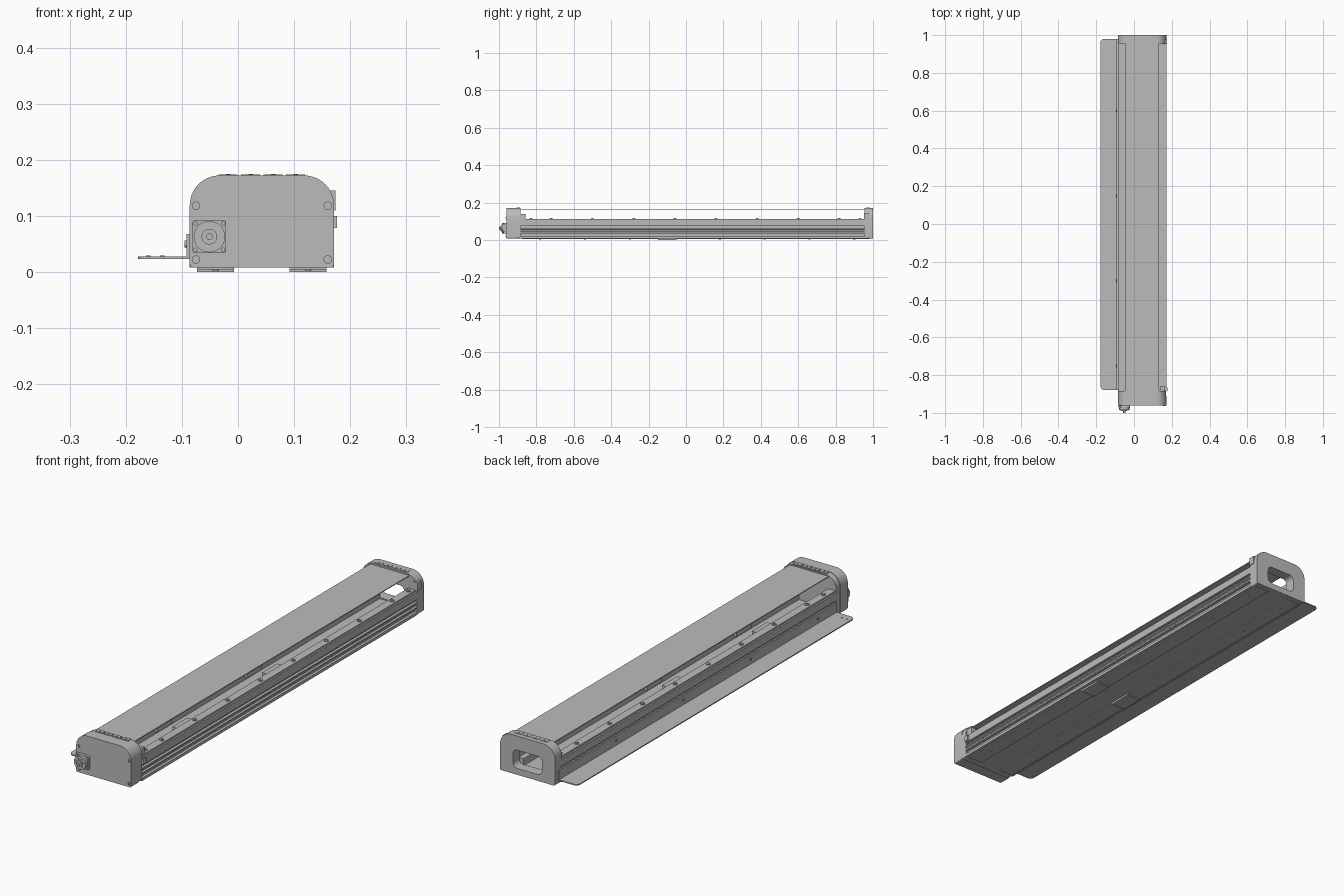
import bpy, bmesh, math
from mathutils import Matrix, Vector

old = bpy.data.objects.get("Cube")
if old:
    bpy.data.objects.remove(old, do_unlink=True)

grey = bpy.data.materials.new("light_grey_metal")
grey.use_nodes = True
COL = (0.5, 0.5, 0.5, 1)
grey.diffuse_color = COL
grey.node_tree.nodes["Principled BSDF"].inputs["Base Color"].default_value = COL

CX = 0.0425       # centre line of the rail body
HW = 0.1285       # half width of the rail body
Y0, Y1 = -0.888, 0.958


def finish(name, bm, smooth=False):
    bmesh.ops.recalc_face_normals(bm, faces=bm.faces)
    me = bpy.data.meshes.new(name)
    bm.to_mesh(me)
    bm.free()
    ob = bpy.data.objects.new(name, me)
    bpy.context.collection.objects.link(ob)
    me.materials.append(grey)
    if smooth:
        bpy.ops.object.select_all(action='DESELECT')
        ob.select_set(True)
        bpy.context.view_layer.objects.active = ob
        bpy.ops.object.shade_smooth_by_angle(angle=math.radians(35))
    return ob


def add_box(bm, x0, x1, y0, y1, z0, z1):
    m = Matrix.Translation(((x0 + x1) / 2, (y0 + y1) / 2, (z0 + z1) / 2))
    m = m @ Matrix.Diagonal((x1 - x0, y1 - y0, z1 - z0, 1))
    bmesh.ops.create_cube(bm, size=1, matrix=m)


def boxes(name, items):
    bm = bmesh.new()
    for it in items:
        add_box(bm, *it)
    return finish(name, bm)


def add_cyl(bm, p, r, depth, axis='Z', n=16):
    rot = {'Z': Matrix(), 'Y': Matrix.Rotation(math.pi / 2, 4, 'X'),
           'X': Matrix.Rotation(math.pi / 2, 4, 'Y')}[axis]
    bmesh.ops.create_cone(bm, cap_ends=True, segments=n, radius1=r, radius2=r,
                          depth=depth, matrix=Matrix.Translation(p) @ rot)


def cyls(name, items):
    bm = bmesh.new()
    for it in items:
        add_cyl(bm, *it)
    return finish(name, bm, True)


def prism(name, pts, a, b, axis='Y', smooth=False):
    """Extrude a closed outline: (x, z) along Y, or (x, y) along Z."""
    bm = bmesh.new()
    vs = [bm.verts.new((p[0], a, p[1]) if axis == 'Y' else (p[0], p[1], a)) for p in pts]
    f = bm.faces.new(vs)
    ext = bmesh.ops.extrude_face_region(bm, geom=[f])
    move = Vector((0, b - a, 0)) if axis == 'Y' else Vector((0, 0, b - a))
    bmesh.ops.translate(bm, vec=move, verts=[v for v in ext["geom"] if isinstance(v, bmesh.types.BMVert)])
    return finish(name, bm, smooth)


def rounded(x0, x1, z0, z1, radii, n=10):
    """Rounded rectangle; radii run lower left, lower right, upper right, upper left."""
    pts = []
    for k, (sx, sz) in enumerate([(-1, -1), (1, -1), (1, 1), (-1, 1)]):
        r = radii[k]
        cx = x1 - r if sx > 0 else x0 + r
        cz = z1 - r if sz > 0 else z0 + r
        for i in range(n + 1):
            t = math.pi + k * math.pi / 2 + i / n * math.pi / 2
            pts.append((cx + r * math.cos(t), cz + r * math.sin(t)))
    return pts


# extruded channel with side slots
half = [(HW, 0.008), (HW, 0.02), (0.117, 0.02), (0.117, 0.036), (HW, 0.036), (HW, 0.042),
        (0.122, 0.045), (0.122, 0.053), (HW, 0.056), (HW, 0.062), (0.117, 0.062),
        (0.117, 0.074), (HW, 0.074), (HW, 0.105), (0.122, 0.105), (0.122, 0.112),
        (0.088, 0.112), (0.088, 0.03)]
prism("rail_channel", [(CX + x, z) for x, z in half] + [(CX - x, z) for x, z in reversed(half)], Y0, Y1)

# thin cover strip above the channel
boxes("cover_strip", [(CX - 0.091, CX + 0.091, Y0 - 0.005, Y1 + 0.005, 0.162, 0.1655)])

# inner guide rails and their sliders
boxes("guide_rails", [(CX + s * 0.06 - 0.012, CX + s * 0.06 + 0.012, Y0, Y1, 0.029, 0.06) for s in (-1, 1)])
boxes("guide_sliders", [(CX + s * 0.06 - 0.024, CX + s * 0.06 + 0.024, y - 0.05, y + 0.05, 0.04, 0.085)
                        for s in (-1, 1) for y in (-0.5, 0.1)])

# screws along both channel ledges
rows = [0.93, 0.82, 0.6, 0.38, 0.16, -0.06, -0.28, -0.5, -0.72, -0.83]
cyls("ledge_screws", [((CX + s * 0.105, y, 0.113), 0.009, 0.006) for s in (-1, 1) for y in rows])
cyls("ledge_screw_sockets", [((CX + s * 0.105, y, 0.1165), 0.004, 0.002, 'Z', 6) for s in (-1, 1) for y in rows])

# end caps
arch = rounded(CX - HW, CX + HW, 0.008, 0.172, (0.006, 0.006, 0.053, 0.053))
inner = rounded(CX - HW + 0.002, CX + HW - 0.002, 0.009, 0.170, (0.006, 0.006, 0.051, 0.051))
prism("front_cap", arch, -0.96, -0.91, smooth=True)
prism("front_cap_collar", inner, -0.91, -0.885, smooth=True)
rear = prism("rear_cap", arch, 0.955, 1.0, smooth=True)

# opening through the rear cap
cutter = prism("window_cutter", rounded(CX - 0.068, CX + 0.068, 0.035, 0.112, (0.02,) * 4), 0.9, 1.1)
mod = rear.modifiers.new("window", 'BOOLEAN')
mod.object = cutter
mod.solver = 'EXACT'
bpy.context.view_layer.objects.active = rear
bpy.ops.object.modifier_apply(modifier="window")
bpy.data.objects.remove(cutter, do_unlink=True)

# clamping plates on top of the caps
boxes("cap_top_plates", [(CX + x - 0.017, CX + x + 0.017, y - 0.009, y + 0.009, 0.166, 0.1735)
                         for y in (-0.897, 0.972) for x in (-0.06, -0.02, 0.02, 0.06)])
cyls("cap_top_screws", [((CX + x, y, 0.174), 0.004, 0.002) for y in (-0.897, 0.972)
                        for x in (-0.06, -0.02, 0.02, 0.06)])

# cap screws
corners = [(CX + s * 0.1175, z) for s in (-1, 1) for z in (0.022, 0.118)]
cyls("front_cap_screws", [((x, -0.961, z), 0.0075, 0.004, 'Y') for x, z in corners])
cyls("front_screw_sockets", [((x, -0.963, z), 0.004, 0.003, 'Y', 6) for x, z in corners])
back = [(CX + s * x, z) for s in (-1, 1) for x, z in ((0.1, 0.118), (0.1, 0.085), (0.1, 0.055), (0.055, 0.15))]
cyls("rear_cap_screws", [((x, 1.0 - 0.002, z), 0.008, 0.0036, 'Y') for x, z in back])

# drive flange and shaft on the front cap
FX, FZ = -0.051, 0.063
prism("drive_plate", rounded(FX - 0.03, FX + 0.03, FZ - 0.029, FZ + 0.029, (0.004,) * 4), -0.972, -0.958)
cyls("drive_flange", [((FX, -0.977, FZ), 0.028, 0.016, 'Y', 32), ((FX, -0.987, FZ), 0.014, 0.008, 'Y', 24)])
cyls("drive_shaft", [((FX, -0.99, FZ), 0.006, 0.02, 'Y', 16)])
cyls("flange_bolts", [((FX + 0.019 * math.cos(a * math.pi / 3), -0.985, FZ + 0.019 * math.sin(a * math.pi / 3)),
                       0.003, 0.003, 'Y', 10) for a in range(6)])
cyls("plate_bolts", [((FX + sx * 0.0245, -0.973, FZ + sz * 0.0235), 0.004, 0.004, 'Y', 12)
                     for sx in (-1, 1) for sz in (-1, 1)])

# L-shaped side bracket
BY0, BY1 = -0.878, 0.98
prism("bracket_plate", rounded(-0.178, -0.086, BY0, BY1, (0.02, 0.001, 0.001, 0.02)), 0.0235, 0.028, 'Z')
boxes("bracket_flange", [(-0.0915, -0.0855, BY0, BY1, 0.0235, 0.068)])
cyls("bracket_screws", [((-0.093, y, 0.05), 0.006, 0.004, 'X') for y in (-0.75, -0.3, 0.15, 0.6)])
cyls("bracket_plate_screws", [((x, -0.85, 0.0285), 0.004, 0.002) for x in (-0.16, -0.135)])

# underside mounting strips, shims and screws
pads = (CX - 0.0825, CX + 0.0825)
boxes("mounting_strips", [(x - 0.033, x + 0.033, BY0, BY1, 0.004, 0.0085) for x in pads])
boxes("mounting_shims", [(x - 0.033, x + 0.033, -0.15, -0.05, 0.0, 0.0045) for x in pads])
cyls("underside_screws", [((x, -0.78 + 0.24 * i, 0.0038), 0.006, 0.002) for x in pads for i in range(8)])

# sensor blocks on the right side, near both ends
SX = CX + HW
boxes("end_sensors", [(SX - 0.02, SX + 0.0055, -0.885, -0.865, 0.078, 0.1),
                      (SX - 0.03, SX - 0.008, -0.885, -0.858, 0.1, 0.14),
                      (SX - 0.02, SX + 0.003, 0.953, 0.98, 0.11, 0.145)])

# row of index dots in the side groove
cyls("index_dots", [((CX + 0.122, -0.87 + 0.018 * i, 0.049), 0.0025, 0.002, 'X', 6) for i in range(101)])
